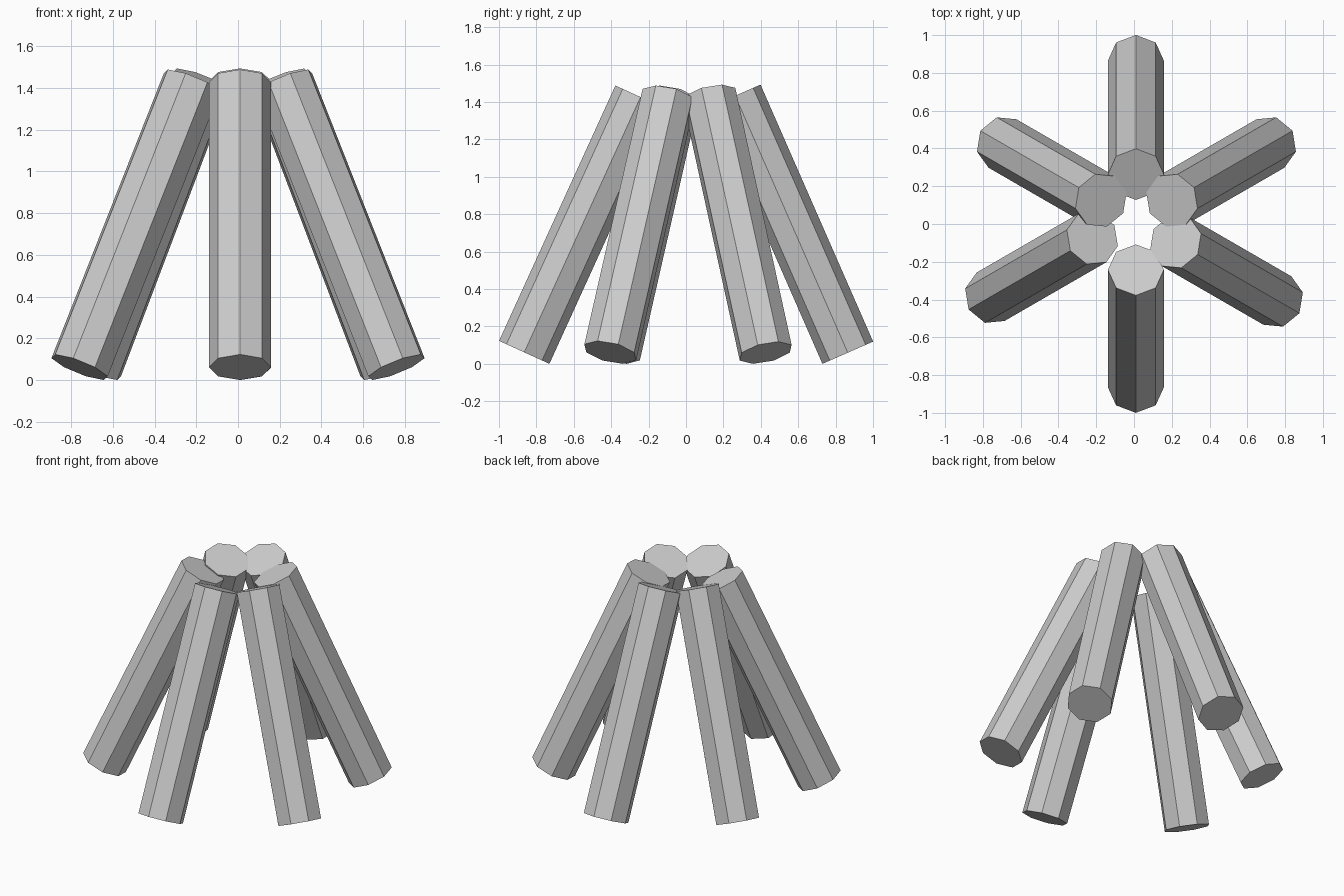
import bpy
from math import sin, cos, asin, radians
from mathutils import Vector, Euler

if "Cube" in bpy.data.objects:
    bpy.data.objects.remove(bpy.data.objects["Cube"])

RADIUS = 0.148
LENGTH = 1.5

# name, centre of the bottom end (x, y), heading in degrees, horizontal run of the lean
LOGS = [
    ("log_back", 0.01, 0.865, 90, 0.602),
    ("log_back_right", 0.722, 0.426, 30, 0.602),
    ("log_back_left", -0.696, 0.426, 150, 0.602),
    ("log_front", 0.01, -0.865, 270, 0.622),
    ("log_front_right", 0.759, -0.405, 330, 0.622),
    ("log_front_left", -0.759, -0.385, 210, 0.622),
]


def leaning_log(name, x, y, heading, run):
    """Eight-sided log with its foot outwards and its top leaning to the middle."""
    tilt = asin(run / LENGTH)
    rot = Euler((0, -tilt, radians(heading)))
    axis = rot.to_matrix() @ Vector((0, 0, 1))
    foot = Vector((x, y, RADIUS * sin(tilt)))
    bpy.ops.mesh.primitive_cylinder_add(
        vertices=8, radius=RADIUS, depth=LENGTH,
        location=foot + axis * LENGTH / 2, rotation=rot)
    bpy.context.object.name = name


# Ring of six logs stacked as a campfire
for log in LOGS:
    leaning_log(*log)
